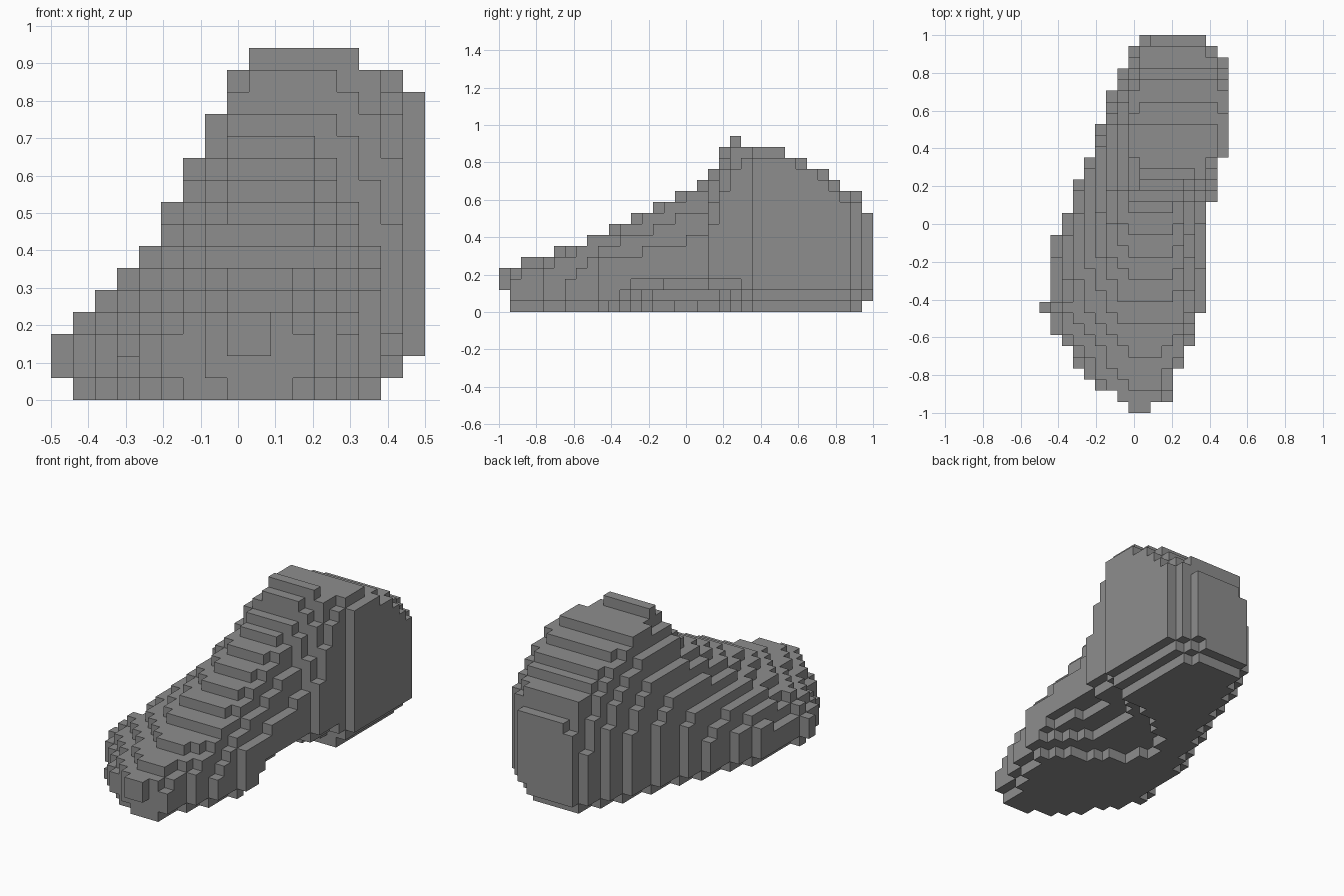
import bpy
import bmesh
import math
from mathutils import Vector

if "Cube" in bpy.data.objects:
    bpy.data.objects.remove(bpy.data.objects["Cube"], do_unlink=True)

UNIT = 1 / 17                      # edge of one block
COUNT = (17, 34, 16)               # blocks along x, y, z

# Outline of the foot from toe to heel, as (y, value) knots
RIGHT_EDGE = [(-.97, -.03), (-.91, -.09), (-.85, -.2), (-.7, -.32), (-.55, -.43),
              (-.44, -.5), (-.38, -.44), (-.09, -.44), (0, -.38), (.15, -.32),
              (.3, -.26), (.44, -.21), (.62, -.15), (.76, -.09), (.85, -.03), (.97, .03)]
LEFT_EDGE = [(-.97, .09), (-.91, .2), (-.85, .2), (-.73, .26), (-.55, .32), (-.44, .38),
             (.1, .38), (.15, .44), (.3, .44), (.38, .5), (.85, .5), (.91, .44), (.97, .38)]
# Height of the instep, ankle and heel
TOP = [(-.97, .24), (-.8, .29), (-.62, .35), (-.5, .41), (-.35, .47), (-.23, .53),
       (-.12, .59), (0, .65), (.09, .7), (.15, .76), (.21, .88), (.26, .94), (.32, .88),
       (.5, .88), (.59, .82), (.7, .76), (.79, .7), (.91, .65), (.97, .53)]
# Narrow crest along the top, and how steep each flank is
CREST_RIGHT = [(-.97, -.03), (-.5, -.03), (.1, 0), (.26, .08), (.4, 0), (.7, .03), (.97, .08)]
CREST_LEFT = [(-.97, .09), (-.5, .2), (.1, .2), (.26, .26), (.4, .44), (.7, .47), (.97, .36)]
STEEP_RIGHT = [(0, 1.6), (.4, 2.2), (.8, 4)]
STEEP_LEFT = [(.1, 2.5), (.35, 8)]


def along(knots, y):
    """Linear interpolation through the knots."""
    if y <= knots[0][0]:
        return knots[0][1]
    for (a, va), (b, vb) in zip(knots, knots[1:]):
        if y <= b:
            return va + (vb - va) * (y - a) / (b - a)
    return knots[-1][1]


def flank(edge, crest, steep, rise):
    """Sideways position of a flank that curves in from edge to crest."""
    return crest + (edge - crest) * (1 - rise ** steep)


def centre(cell):
    return Vector(((cell[0] + .5 - COUNT[0] / 2) * UNIT,
                   (cell[1] + .5 - COUNT[1] / 2) * UNIT,
                   (cell[2] + .5) * UNIT))


def is_filled(cell):
    x, y, z = centre(cell)
    layer = cell[2]
    top = along(TOP, y)
    if z > top:
        return False
    # rounded undersides of the toe tip and the back of the heel
    if (cell[1] == 0 and layer < 2) or (cell[1] == COUNT[1] - 1 and layer < 1):
        return False
    rise = max(0, (z - .12) / (top - .12))
    low = flank(along(RIGHT_EDGE, y), along(CREST_RIGHT, y), along(STEEP_RIGHT, y), rise)
    high = flank(along(LEFT_EDGE, y), along(CREST_LEFT, y), along(STEEP_LEFT, y), rise)
    # sole tucked in at the bottom, more so beside the heel
    if layer == 0:
        low += UNIT
        high -= UNIT * (2 if y > .1 else 1)
    elif layer == 1 and y > .1:
        high -= UNIT
    # arch hollowed out of the inner side
    if layer < 3 and abs(y) < .4:
        high -= (.46, .25, .1)[layer] * math.sin(math.pi * (y + .4) / .8)
    return low - .004 < x < high + .004


def build_blocks(name, cells, material):
    """Outer skin of a set of blocks."""
    bm = bmesh.new()
    corners = {}

    def corner(point):
        key = tuple(round(c / UNIT * 2) for c in point)
        if key not in corners:
            corners[key] = bm.verts.new(point)
        return corners[key]

    for cell in cells:
        mid = centre(cell)
        for axis in range(3):
            for sign in (-1, 1):
                beside = list(cell)
                beside[axis] += sign
                if tuple(beside) in cells:
                    continue
                ring = []
                for a, b in ((-1, -1), (1, -1), (1, 1), (-1, 1)):
                    offset = Vector((0, 0, 0))
                    offset[axis] = sign
                    offset[(axis + 1) % 3] = a
                    offset[(axis + 2) % 3] = b
                    ring.append(corner(mid + offset * UNIT / 2))
                bm.faces.new(ring[::sign])
    mesh = bpy.data.meshes.new(name)
    bm.to_mesh(mesh)
    bm.free()
    mesh.materials.append(material)
    obj = bpy.data.objects.new(name, mesh)
    bpy.context.collection.objects.link(obj)
    return obj


# Plain grey
grey = bpy.data.materials.new("grey")
grey.use_nodes = True
colour = (.27, .27, .27, 1)
grey.diffuse_color = colour
grey.node_tree.nodes["Principled BSDF"].inputs["Base Color"].default_value = colour

# Blocky foot
filled = {(i, j, k) for i in range(COUNT[0]) for j in range(COUNT[1])
          for k in range(COUNT[2]) if is_filled((i, j, k))}
build_blocks("blocky_foot", filled, grey)
